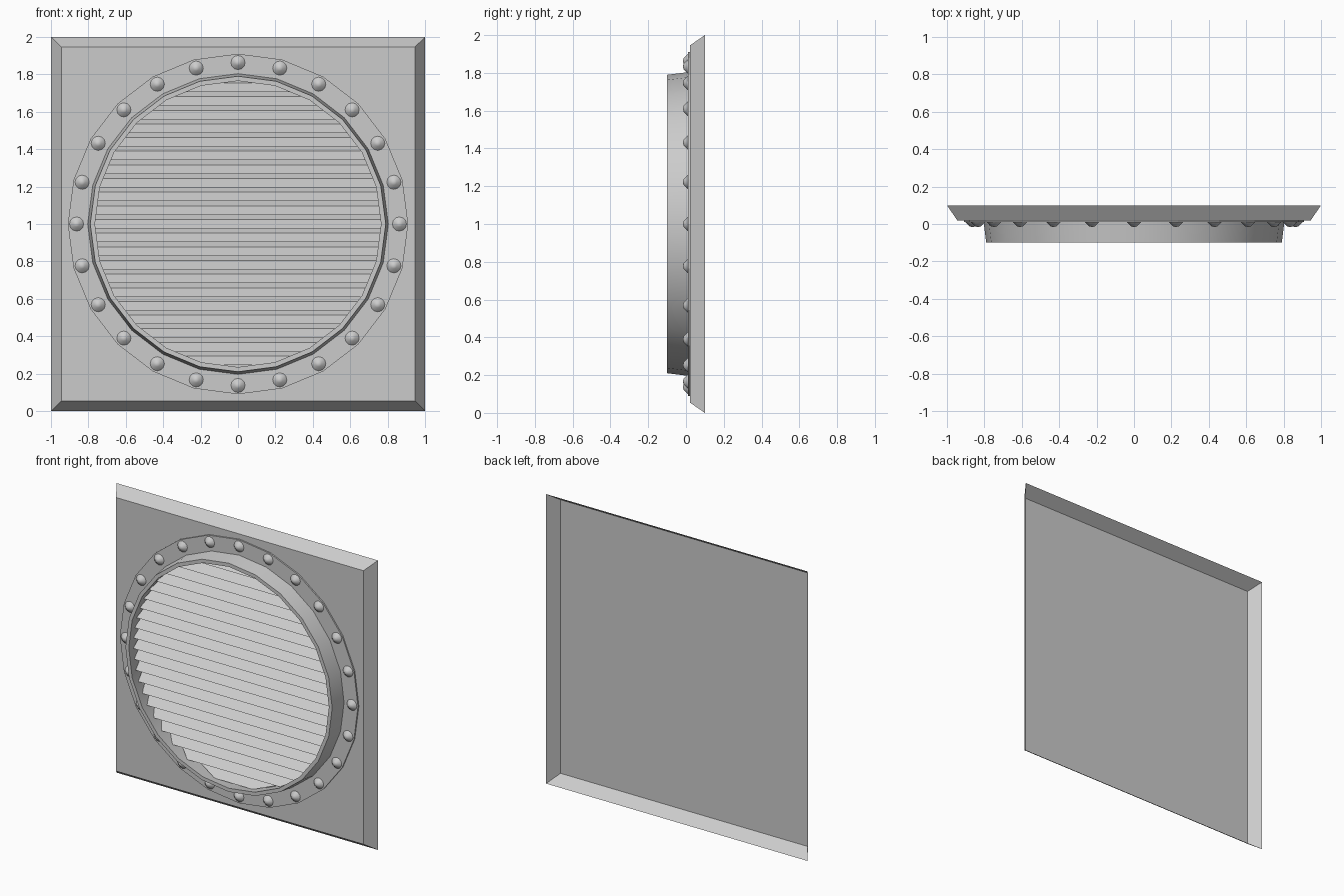
import bpy, math

if "Cube" in bpy.data.objects:
    bpy.data.objects.remove(bpy.data.objects["Cube"])

SIDES = 24
CZ = 1.0  # height of the vent centre

grey = bpy.data.materials.new("plain grey")
grey.diffuse_color = (0.6, 0.6, 0.6, 1)
grey.use_nodes = True
grey.node_tree.nodes["Principled BSDF"].inputs["Base Color"].default_value = grey.diffuse_color


def make(name, verts, faces, smooth=False):
    mesh = bpy.data.meshes.new(name)
    mesh.from_pydata(verts, [], faces)
    mesh.materials.append(grey)
    obj = bpy.data.objects.new(name, mesh)
    bpy.context.collection.objects.link(obj)
    if smooth:
        bpy.ops.object.select_all(action='DESELECT')
        obj.select_set(True)
        bpy.context.view_layer.objects.active = obj
        bpy.ops.object.shade_smooth_by_angle(angle=math.radians(35))
    return obj


def lathe(profile, sides, cx=0.0, cz=CZ):
    """Spin (radius, y) points around a y axis, outward normals for back-to-front order."""
    verts, faces = [], []
    for r, y in profile:
        for i in range(sides):
            a = 2 * math.pi * i / sides
            verts.append((cx + r * math.cos(a), y, cz + r * math.sin(a)))
    for k in range(len(profile) - 1):
        for i in range(sides):
            j = (i + 1) % sides
            faces.append((k * sides + i, k * sides + j,
                          (k + 1) * sides + j, (k + 1) * sides + i))
    return verts, faces


# Wall plate: flat front with sloping edges, open at the back
corners = [(-1, -1), (1, -1), (1, 1), (-1, 1)]
verts = [(x * 0.945, 0.02, CZ + z * 0.945) for x, z in corners]
verts += [(x, 0.10, CZ + z) for x, z in corners]
faces = [(0, 1, 2, 3)]
faces += [(i, i + 4, (i + 1) % 4 + 4, (i + 1) % 4) for i in range(4)]
make("wall_plate", verts, faces)

# Thin bolted flange
v, f = lathe([(0.91, 0.02), (0.91, 0.01), (0.79, 0.01)], SIDES)
make("flange", v, f)

# Raised tapered rim
v, f = lathe([(0.805, 0.02), (0.79, -0.10), (0.765, -0.10), (0.78, 0.02)], SIDES)
make("rim", v, f, smooth=True)

# Rivets around the flange
verts, faces = [], []
for n in range(SIDES):
    a = 2 * math.pi * n / SIDES
    v, f = lathe([(0.038, 0.01), (0.016, -0.012)], 12,
                 0.863 * math.cos(a), CZ + 0.863 * math.sin(a))
    base = len(verts)
    verts += v + [(0.863 * math.cos(a), -0.017, CZ + 0.863 * math.sin(a))]
    faces += [tuple(base + i for i in face) for face in f]
    faces += [(base + 12 + i, base + 12 + (i + 1) % 12, base + 24) for i in range(12)]
make("rivets", verts, faces, smooth=True)

# Louvre slats: sloping blades trimmed to the round opening
PITCH, RISE, COUNT = 0.073, 0.048, 21
FRONT, BACK, RADIUS = -0.048, 0.012, 0.768


def half_width(z):
    return math.sqrt(max(RADIUS ** 2 - z ** 2, 0.0004))


verts, faces = [], []
for n in range(COUNT):
    low = (n - (COUNT - 1) / 2) * PITCH - RISE / 2
    high = low + RISE
    w0, w1 = half_width(low), half_width(high)
    base = len(verts)
    verts += [(-w0, FRONT, CZ + low), (w0, FRONT, CZ + low),
              (w1, BACK, CZ + high), (-w1, BACK, CZ + high)]
    faces.append((base, base + 1, base + 2, base + 3))
make("louvre_slats", verts, faces)
